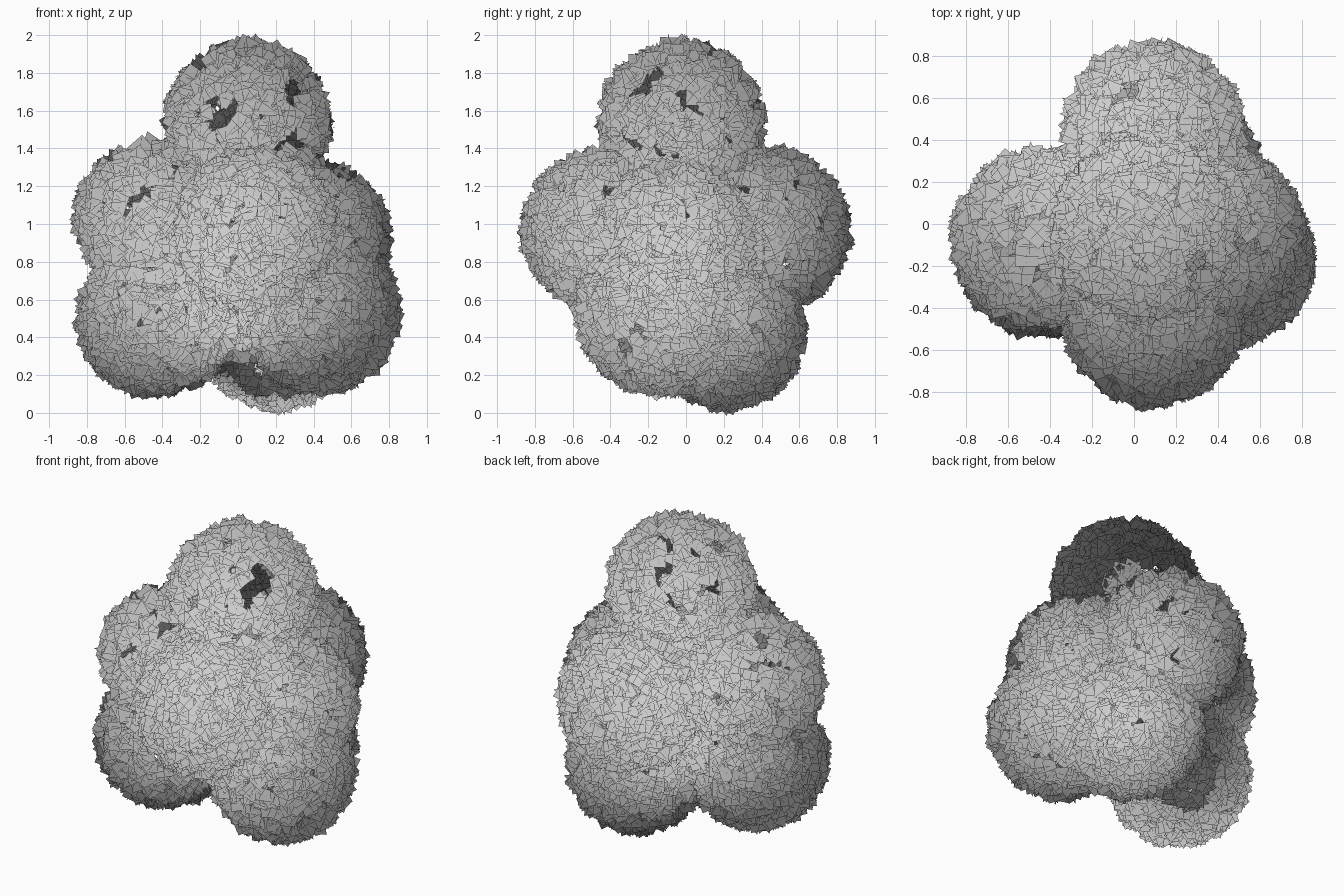
import bpy, math, random
from mathutils import Vector, Matrix

if "Cube" in bpy.data.objects:
    bpy.data.objects.remove(bpy.data.objects["Cube"])

random.seed(11)

# foliage clumps: name, centre, shell radius, number of leaf sprigs
CLUMPS = [
    ("crown_foliage",       (0.05, -0.02, 1.54), 0.390, 580),
    ("front_foliage",       (0.09, -0.44, 0.97), 0.382, 680),
    ("back_foliage",        (0.09,  0.44, 0.97), 0.382, 580),
    ("right_foliage",       (0.38, -0.05, 0.91), 0.380, 680),
    ("left_foliage",        (-0.44, -0.06, 1.03), 0.378, 540),
    ("lower_right_foliage", (0.43, -0.16, 0.53), 0.378, 680),
    ("lower_left_foliage",  (-0.43, -0.11, 0.51), 0.378, 680),
    ("lower_back_foliage",  (0.20,  0.21, 0.44), 0.374, 680),
]
CANOPY_BASE = Vector((0.0, 0.0, 0.35))


def sphere_direction():
    z = random.uniform(-1, 1)
    a = random.uniform(0, math.tau)
    r = math.sqrt(1 - z * z)
    return Vector((r * math.cos(a), r * math.sin(a), z))


def leaf_clump(name, centre, radius, count):
    """Shell of sprigs, each three crossed square cards with a random roll."""
    verts, faces, normals = [], [], []
    centre = Vector(centre)
    for _ in range(count):
        d = sphere_direction()
        if random.random() < 0.25 * max(0.0, d.z):    # sparser on top
            continue
        half = random.uniform(0.043, 0.056)
        axis = (d + sphere_direction() * random.uniform(0.0, 0.55)).normalized()
        rot = axis.to_track_quat('Z', 'Y').to_matrix() @ \
            Matrix.Rotation(random.uniform(0, math.tau), 3, 'Z')
        pos = centre + d * radius * random.uniform(0.97, 1.03)
        u, v, w = (rot.col[i] * half for i in range(3))
        soft = ((pos - CANOPY_BASE).normalized() + d * 0.2).normalized()
        for p, q in ((u, v), (v, w), (w, u)):
            roll = random.uniform(0, math.tau)
            a = p * math.cos(roll) + q * math.sin(roll)
            b = q * math.cos(roll) - p * math.sin(roll)
            start = len(verts)
            verts += [pos - a - b, pos + a - b, pos + a + b, pos - a + b]
            normals += [soft] * 4
            # wind each card so it faces outwards
            loop = list(range(start, start + 4))
            faces.append(loop if a.cross(b).dot(soft) > 0 else loop[::-1])
    mesh = bpy.data.meshes.new(name)
    mesh.from_pydata(verts, [], faces)
    mesh.update()
    # soft canopy shading across the cards
    mesh.shade_smooth()
    mesh.normals_split_custom_set_from_vertices(normals)
    obj = bpy.data.objects.new(name, mesh)
    bpy.context.collection.objects.link(obj)
    return obj


for clump in CLUMPS:
    leaf_clump(*clump)
